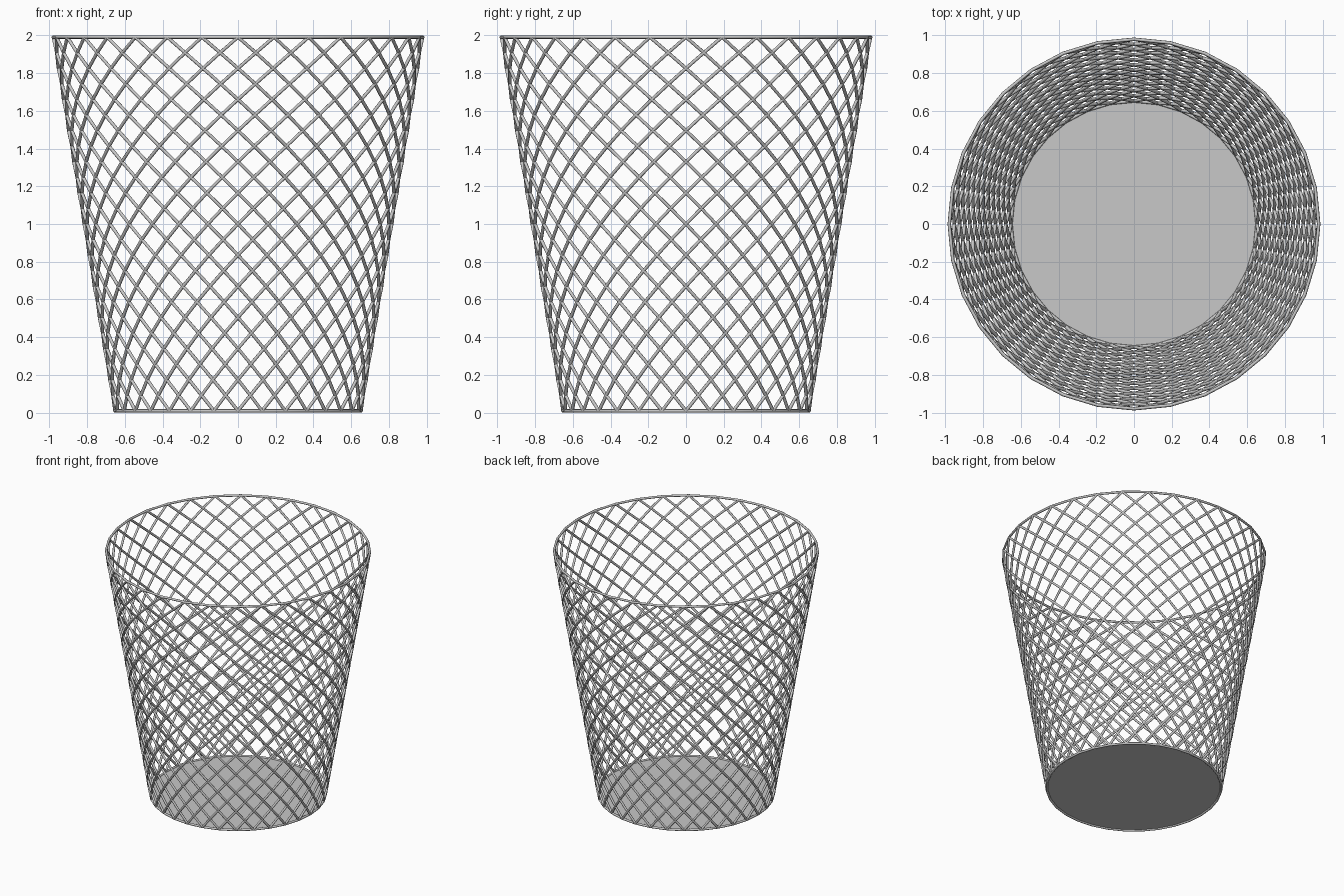
import bpy, bmesh, math

if "Cube" in bpy.data.objects:
    bpy.data.objects.remove(bpy.data.objects["Cube"])

WIRES = 32            # wires per direction, also sides of the rings
STEPS = 12            # wire pitches travelled from bottom to top
R_BOTTOM, R_TOP = 0.653, 0.98
Z_BOTTOM, Z_TOP = 0.009, 1.991
WIRE_RADIUS = 0.009
PITCH = 2 * math.pi / WIRES

grey = bpy.data.materials.new("metal_grey")
grey.diffuse_color = (0.58, 0.58, 0.58, 1)
grey.use_nodes = True
grey.node_tree.nodes["Principled BSDF"].inputs["Base Color"].default_value = grey.diffuse_color


def on_cone(angle, t):
    r = R_BOTTOM + (R_TOP - R_BOTTOM) * t
    return (r * math.cos(angle), r * math.sin(angle),
            Z_BOTTOM + (Z_TOP - Z_BOTTOM) * t)


def wire_object(name, paths, closed=False):
    """Round wire swept along each path, turned into a mesh."""
    curve = bpy.data.curves.new(name, 'CURVE')
    curve.dimensions = '3D'
    curve.bevel_depth = WIRE_RADIUS
    curve.bevel_resolution = 2
    curve.use_fill_caps = not closed
    for path in paths:
        spline = curve.splines.new('POLY')
        spline.points.add(len(path) - 1)
        for point, co in zip(spline.points, path):
            point.co = (*co, 1)
        spline.use_cyclic_u = closed
    curve.materials.append(grey)
    obj = bpy.data.objects.new(name, curve)
    bpy.context.collection.objects.link(obj)
    bpy.ops.object.select_all(action='DESELECT')
    obj.select_set(True)
    bpy.context.view_layer.objects.active = obj
    bpy.ops.object.convert(target='MESH')
    bpy.ops.object.shade_smooth_by_angle(angle=math.radians(65))
    return obj


# Two opposing sets of spiral wires, with a bend at every crossing
SEGMENTS = STEPS * 2
for name, turn in (("left_spiral_wires", -1), ("right_spiral_wires", 1)):
    wire_object(name, [
        [on_cone(PITCH * (k + turn * STEPS * s / SEGMENTS), s / SEGMENTS)
         for s in range(SEGMENTS + 1)]
        for k in range(WIRES)])

# Rings at the rim and the foot
for name, t in (("rim_ring", 1), ("foot_ring", 0)):
    wire_object(name, [[on_cone(PITCH * k, t) for k in range(WIRES)]], closed=True)

# Flat floor disc
bm = bmesh.new()
bmesh.ops.create_circle(bm, cap_ends=True, segments=WIRES, radius=R_BOTTOM)
mesh = bpy.data.meshes.new("floor_disc")
bm.to_mesh(mesh)
bm.free()
mesh.materials.append(grey)
floor = bpy.data.objects.new("floor_disc", mesh)
floor.location.z = Z_BOTTOM
bpy.context.collection.objects.link(floor)
